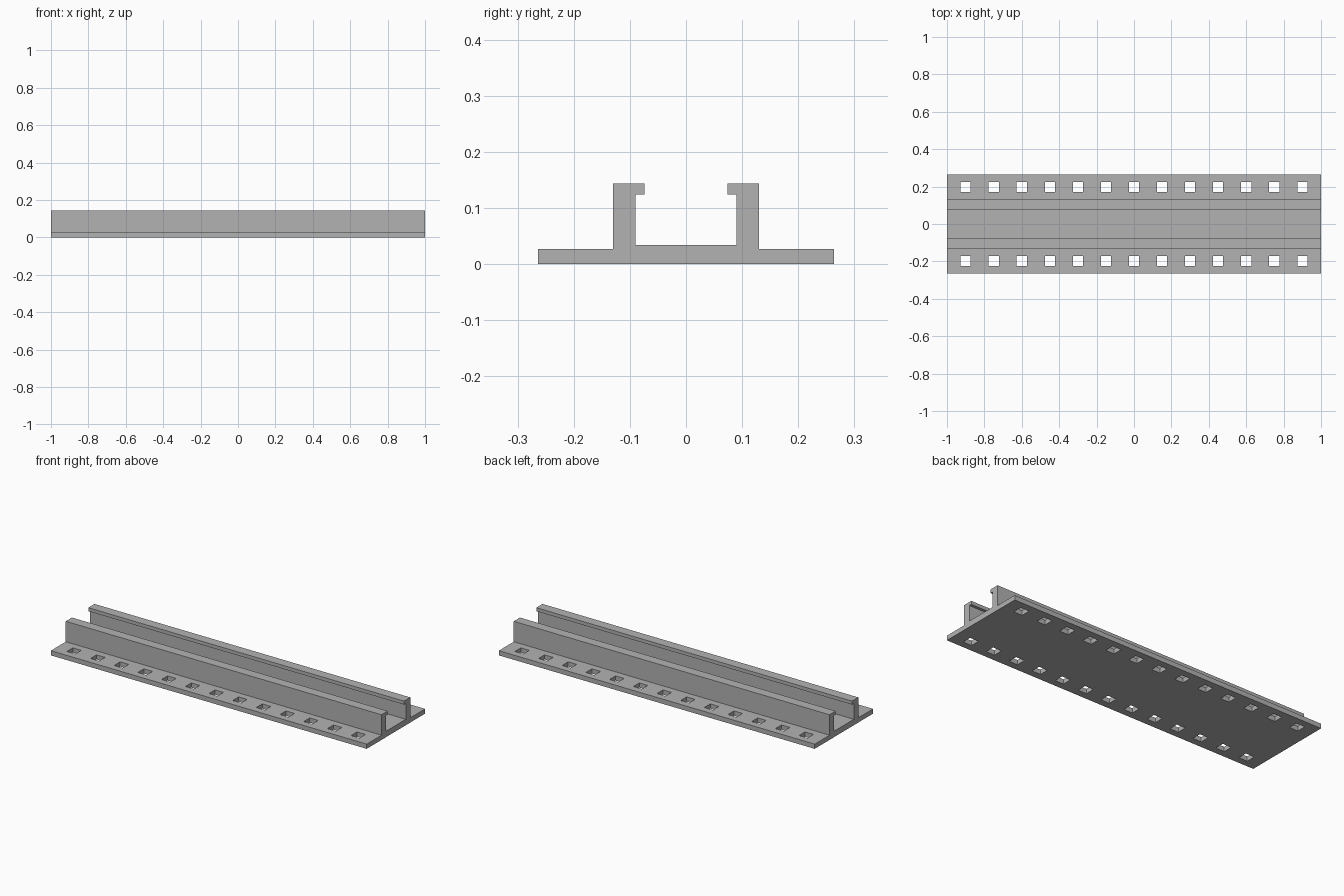
import bpy
import bmesh
from mathutils import Matrix

if "Cube" in bpy.data.objects:
    bpy.data.objects.remove(bpy.data.objects["Cube"])

LENGTH = 2.0
HOLE_COUNT, HOLE_STEP, HOLE_SIZE, HOLE_Y = 13, 0.15, 0.054, 0.197

grey = bpy.data.materials.new("plain grey")
grey.use_nodes = True
colour = (0.448, 0.448, 0.448, 1)
grey.diffuse_color = colour
grey.node_tree.nodes["Principled BSDF"].inputs["Base Color"].default_value = colour


def make_object(name, bm):
    bmesh.ops.recalc_face_normals(bm, faces=bm.faces)
    mesh = bpy.data.meshes.new(name)
    bm.to_mesh(mesh)
    bm.free()
    mesh.materials.append(grey)
    obj = bpy.data.objects.new(name, mesh)
    bpy.context.collection.objects.link(obj)
    return obj


# Rail: half cross-section (y, z), mirrored and extruded along x
half = [(0.264, 0), (0.264, 0.027), (0.13, 0.027), (0.13, 0.144),
        (0.074, 0.144), (0.074, 0.124), (0.09, 0.124), (0.09, 0.034)]
profile = half + [(-y, z) for y, z in reversed(half)]
bm = bmesh.new()
end = bm.faces.new([bm.verts.new((-LENGTH / 2, y, z)) for y, z in profile])
extruded = bmesh.ops.extrude_face_region(bm, geom=[end], use_keep_orig=True)
moved = [v for v in extruded["geom"] if isinstance(v, bmesh.types.BMVert)]
bmesh.ops.translate(bm, verts=moved, vec=(LENGTH, 0, 0))
rail = make_object("channel_rail", bm)

# Square mounting holes through both flanges
bm = bmesh.new()
for side in (-1, 1):
    for i in range(HOLE_COUNT):
        x = (i - (HOLE_COUNT - 1) / 2) * HOLE_STEP
        place = Matrix.Translation((x, side * HOLE_Y, 0))
        size = Matrix.Diagonal((HOLE_SIZE, HOLE_SIZE, 0.2, 1))
        bmesh.ops.create_cube(bm, size=1, matrix=place @ size)
cutter = make_object("hole_cutter", bm)
cutter.hide_render = True

cut = rail.modifiers.new("mounting holes", "BOOLEAN")
cut.operation = "DIFFERENCE"
cut.solver = "EXACT"
cut.object = cutter

# Bake the holes into the rail and drop the cutter
graph = bpy.context.evaluated_depsgraph_get()
rail_mesh = bpy.data.meshes.new_from_object(rail.evaluated_get(graph))
rail.modifiers.clear()
rail.data = rail_mesh
bpy.data.objects.remove(cutter)
